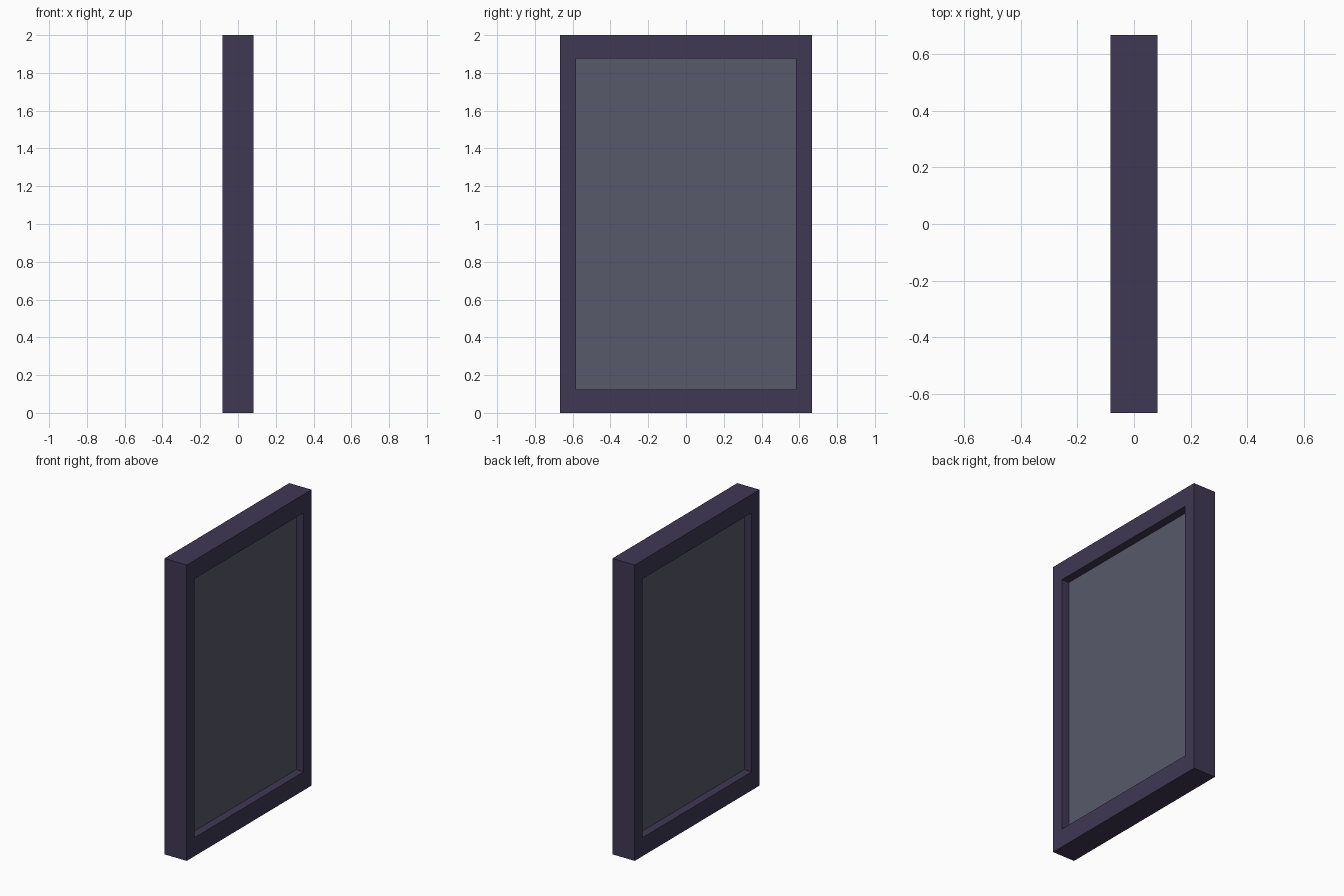
import bpy, bmesh

if "Cube" in bpy.data.objects:
    bpy.data.objects.remove(bpy.data.objects["Cube"])

HALF_T = 1 / 12        # half thickness of the frame
PANEL_HALF_T = 0.0275  # half thickness of the recessed panel
HALF_W, INNER_W = 2 / 3, 0.583
HEIGHT, RAIL = 2.0, 0.125


def material(name, color):
    m = bpy.data.materials.new(name)
    m.diffuse_color = color
    m.use_nodes = True
    m.node_tree.nodes["Principled BSDF"].inputs["Base Color"].default_value = m.diffuse_color
    return m


def add_object(name, bm, mat):
    bmesh.ops.recalc_face_normals(bm, faces=bm.faces)
    me = bpy.data.meshes.new(name)
    bm.to_mesh(me)
    bm.free()
    me.materials.append(mat)
    ob = bpy.data.objects.new(name, me)
    bpy.context.collection.objects.link(ob)
    return ob


def ring(bm, x, hw, z0, z1):
    return [bm.verts.new((x, y, z)) for y, z in
            ((-hw, z0), (hw, z0), (hw, z1), (-hw, z1))]


def bridge(bm, a, b):
    for i in range(4):
        j = (i + 1) % 4
        bm.faces.new((a[i], a[j], b[j], b[i]))


# Rectangular frame: four rings joined into a closed loop
bm = bmesh.new()
rings = [ring(bm, -HALF_T, HALF_W, 0, HEIGHT),
         ring(bm, HALF_T, HALF_W, 0, HEIGHT),
         ring(bm, HALF_T, INNER_W, RAIL, HEIGHT - RAIL),
         ring(bm, -HALF_T, INNER_W, RAIL, HEIGHT - RAIL)]
for k in range(4):
    bridge(bm, rings[k], rings[(k + 1) % 4])
add_object("frame", bm, material("frame_purple", (0.05, 0.04, 0.09, 1)))

# Panel recessed on both sides, filling the opening
bm = bmesh.new()
back = ring(bm, -PANEL_HALF_T, INNER_W, RAIL, HEIGHT - RAIL)
front = ring(bm, PANEL_HALF_T, INNER_W, RAIL, HEIGHT - RAIL)
bridge(bm, back, front)
bm.faces.new(back)
bm.faces.new(front)
add_object("panel", bm, material("panel_grey", (0.098, 0.1, 0.147, 1)))
